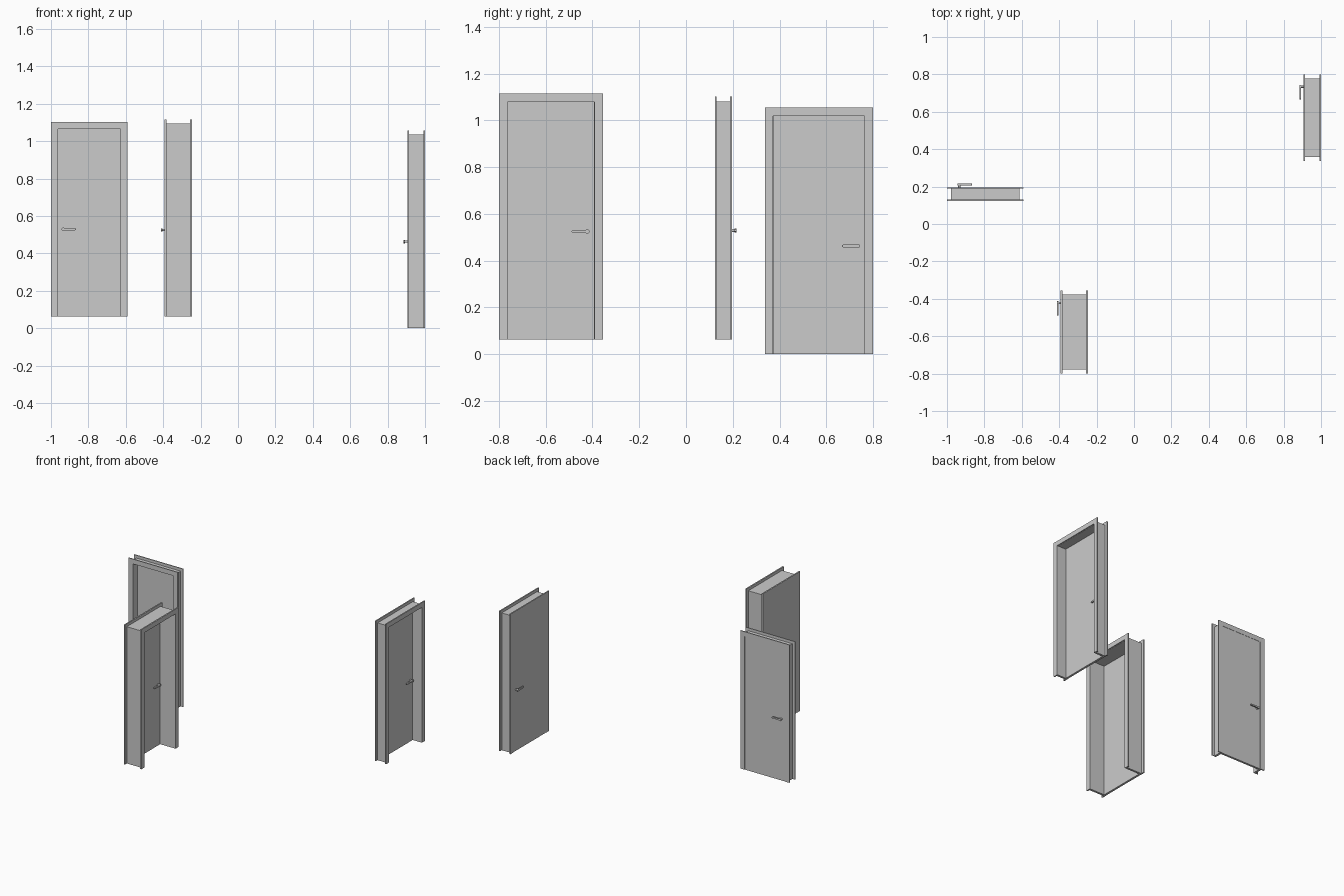
import bpy, bmesh, math
from mathutils import Vector

if "Cube" in bpy.data.objects:
    bpy.data.objects.remove(bpy.data.objects["Cube"])


def prism(name, outline, d0, d1, place, smooth=False):
    """Extrude a (u, z) outline between two depths, mapped by place(u, d, z)."""
    bm = bmesh.new()
    face = bm.faces.new([bm.verts.new(place(u, d0, z)) for u, z in outline])
    shift = place(0, d1, 0) - place(0, d0, 0)
    ext = bmesh.ops.extrude_face_region(bm, geom=[face], use_keep_orig=True)
    moved = [g for g in ext["geom"] if isinstance(g, bmesh.types.BMVert)]
    bmesh.ops.translate(bm, vec=shift, verts=moved)
    bmesh.ops.recalc_face_normals(bm, faces=bm.faces)
    me = bpy.data.meshes.new(name)
    bm.to_mesh(me)
    bm.free()
    ob = bpy.data.objects.new(name, me)
    bpy.context.collection.objects.link(ob)
    if smooth:
        bpy.ops.object.select_all(action='DESELECT')
        ob.select_set(True)
        bpy.context.view_layer.objects.active = ob
        bpy.ops.object.shade_smooth_by_angle(angle=math.radians(35))
    return ob


def arch(w, h, a, b):
    """Door-frame outline: two legs and a head, from inset a to inset b."""
    return [(a, 0), (a, h - a), (w - a, h - a), (w - a, 0),
            (w - b, 0), (w - b, h - b), (b, h - b), (b, 0)]


def arc(cu, cz, r, start, end, n):
    return [(cu + r * math.cos(math.radians(start + (end - start) * i / n)),
             cz + r * math.sin(math.radians(start + (end - start) * i / n)))
            for i in range(n + 1)]


def door(tag, origin, u_dir, d_dir, width, height, depth, handle_z, trim):
    o, u_dir, d_dir = Vector(origin), Vector(u_dir), Vector(d_dir)

    def place(u, d, z):
        return o + u_dir * u + d_dir * d + Vector((0, 0, z))

    casing = arch(width, height, 0, 0.036)
    # casings on both wall faces
    prism(tag + "_leaf_side_casing", casing, 0, trim, place)
    prism(tag + "_wall_side_casing", casing, depth - trim, depth, place)
    # lining through the wall
    prism(tag + "_lining", arch(width, height, 0.021, 0.037), trim, depth - trim, place)
    # leaf close to the handle face
    i = 0.036
    f0, f1 = 0.002, 0.018
    prism(tag + "_leaf", [(i, 0), (i, height - i), (width - i, height - i), (width - i, 0)],
          f0, f1, place)
    # lever handles on both sides of the leaf
    hu, tip = 0.066, 0.128
    lever = arc(hu, handle_z, 0.009, 60, 300, 14) + [(hu + 0.018, handle_z - 0.0055)]
    lever += arc(tip, handle_z, 0.0055, -90, 90, 6) + [(hu + 0.018, handle_z + 0.0055)]
    neck = arc(hu, handle_z, 0.006, 0, 337.5, 15)
    for side, face, s in (("outer", f0, -1), ("inner", f1, 1)):
        prism(f"{tag}_{side}_handle_neck", neck, face, face + s * 0.015, place, True)
        prism(f"{tag}_{side}_handle_lever", lever, face + s * 0.013, face + s * 0.023, place, True)


# three doors: origin is the bottom corner beside the handle, on the leaf face
door("left_door", (-1.0, 0.196, 0.063), (1, 0, 0), (0, -1, 0), 0.41, 1.04, 0.072, 0.466, 0.007)
door("middle_door", (-0.392, -0.356, 0.063), (0, -1, 0), (1, 0, 0), 0.444, 1.052, 0.146, 0.462, 0.01)
door("right_door", (0.905, 0.8, 0.0), (0, -1, 0), (1, 0, 0), 0.463, 1.056, 0.095, 0.463, 0.009)
